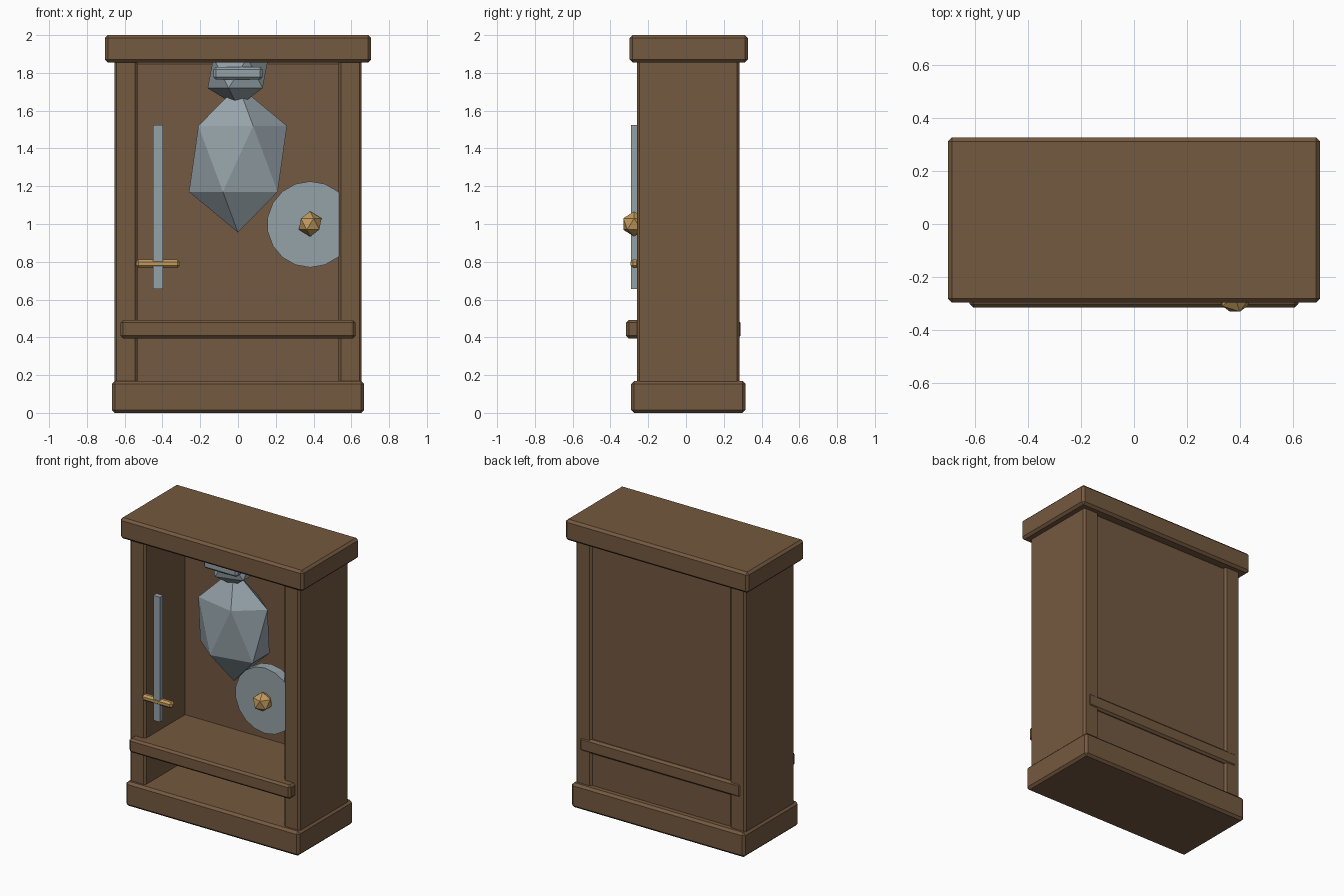
import bpy, bmesh, math
from mathutils import Matrix

if "Cube" in bpy.data.objects:
    bpy.data.objects.remove(bpy.data.objects["Cube"])


def material(name, rgb):
    m = bpy.data.materials.new(name)
    m.diffuse_color = (*rgb, 1)
    m.use_nodes = True
    m.node_tree.nodes["Principled BSDF"].inputs["Base Color"].default_value = m.diffuse_color
    return m


WOOD = material("brown wood", (0.175, 0.100, 0.050))
PANEL = material("back panel wood", (0.172, 0.098, 0.054))
STEEL = material("grey steel", (0.30, 0.36, 0.395))
GOLD = material("gold brass", (0.55, 0.33, 0.11))


def finish(name, bm, mat):
    mesh = bpy.data.meshes.new(name)
    bm.to_mesh(mesh)
    bm.free()
    mesh.materials.append(mat)
    ob = bpy.data.objects.new(name, mesh)
    bpy.context.collection.objects.link(ob)
    return ob


def box(name, x, y, z, mat, bevel=0.0):
    """Box from (min, max) ranges, with chamfered edges."""
    bm = bmesh.new()
    bmesh.ops.create_cube(bm, size=1)
    for v in bm.verts:
        for i, (lo, hi) in enumerate((x, y, z)):
            v.co[i] = hi if v.co[i] > 0 else lo
    if bevel:
        bmesh.ops.bevel(bm, geom=bm.edges[:], offset=bevel, segments=1,
                        affect='EDGES', profile=0.5)
    return finish(name, bm, mat)


def gem(name, centre, radii, mat):
    """Stretched 20-sided ball."""
    bm = bmesh.new()
    bmesh.ops.create_icosphere(bm, subdivisions=1, radius=1,
                               matrix=Matrix.Translation(centre) @ Matrix.Diagonal((*radii, 1)))
    return finish(name, bm, mat)


# cabinet
box("base_plinth", (-0.668, 0.668), (-0.29, 0.315), (0, 0.17), WOOD, 0.016)
box("top_cap", (-0.705, 0.705), (-0.298, 0.328), (1.855, 2.0), WOOD, 0.016)
for side, s in (("left", -1), ("right", 1)):
    box(side + "_side_panel", sorted((s * 0.533, s * 0.655)), (-0.26, 0.283),
        (0.15, 1.87), WOOD, 0.013)
box("back_panel", (-0.56, 0.56), (0.18, 0.268), (0.15, 1.86), PANEL, 0.012)
box("shelf", (-0.622, 0.622), (-0.317, 0.289), (0.395, 0.492), WOOD, 0.014)

# hanging armour: body, head and visor bar
gem("hanging_body", (0, -0.045, 1.345), (0.29, 0.175, 0.39), STEEL)
gem("hanging_head", (0, -0.045, 1.80), (0.18, 0.16, 0.18), STEEL)
box("visor_bar", (-0.13, 0.13), (-0.20, -0.14), (1.765, 1.832), STEEL, 0.013)

# sword
box("sword_blade", (-0.449, -0.398), (-0.291, -0.255), (0.655, 1.525), STEEL)
box("sword_guard", (-0.54, -0.308), (-0.294, -0.25), (0.768, 0.812), GOLD, 0.013)

# round shield with boss
bm = bmesh.new()
bmesh.ops.create_cone(bm, cap_ends=True, segments=18, radius1=0.228, radius2=0.228, depth=0.07,
                      matrix=Matrix.Translation((0.382, -0.215, 0.998)) @ Matrix.Rotation(math.pi / 2, 4, 'X'))
finish("round_shield", bm, STEEL)
gem("shield_boss", (0.382, -0.275, 1.0), (0.067, 0.067, 0.067), GOLD)
